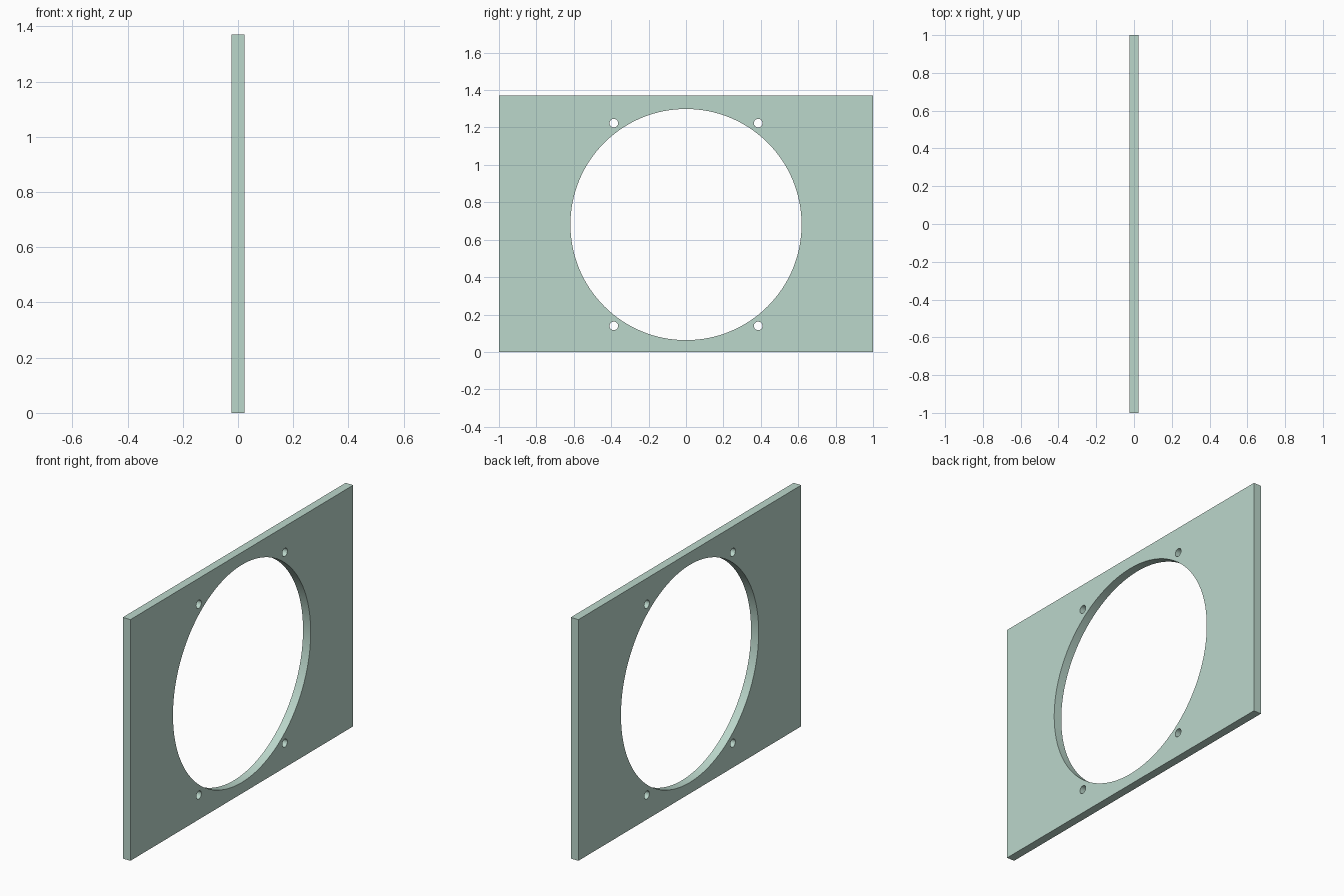
import bpy
import math

if "Cube" in bpy.data.objects:
    bpy.data.objects.remove(bpy.data.objects["Cube"])

THICK, WIDTH, HEIGHT = 0.048, 2.0, 1.37
HOLE_Z = 0.681

# Rectangular plate standing on the ground
bpy.ops.mesh.primitive_cube_add(size=1, location=(0, 0, HEIGHT / 2))
plate = bpy.context.object
plate.name = "mounting_plate"
plate.scale = (THICK, WIDTH, HEIGHT)
bpy.ops.object.transform_apply(location=True, rotation=True, scale=True)


def drill(name, y, z, radius, sides):
    """Cut a round through hole along x."""
    bpy.ops.mesh.primitive_cylinder_add(
        vertices=sides, radius=radius, depth=THICK * 4,
        location=(0, y, z), rotation=(0, math.pi / 2, 0))
    cutter = bpy.context.object
    cutter.name = name
    cutter.hide_render = True
    mod = plate.modifiers.new(name, "BOOLEAN")
    mod.operation = "DIFFERENCE"
    mod.solver = "EXACT"
    mod.object = cutter
    bpy.ops.object.select_all(action="DESELECT")
    plate.select_set(True)
    bpy.context.view_layer.objects.active = plate
    bpy.ops.object.modifier_apply(modifier=mod.name)
    bpy.data.objects.remove(cutter)


# Large central opening
drill("opening_cutter", 0, HOLE_Z, 0.618, 128)

# Four screw holes around the opening
for sy in (-1, 1):
    for sz in (-1, 1):
        drill("screw_hole_cutter", sy * 0.386, HOLE_Z + sz * 0.542, 0.023, 32)

# Smooth hole walls, sharp rims
bpy.ops.object.shade_smooth_by_angle(angle=math.radians(30))

# Pale green finish
mat = bpy.data.materials.new("pale_green")
mat.diffuse_color = (0.50, 0.68, 0.60, 1)
mat.use_nodes = True
mat.node_tree.nodes["Principled BSDF"].inputs["Base Color"].default_value = mat.diffuse_color
plate.data.materials.clear()
plate.data.materials.append(mat)
